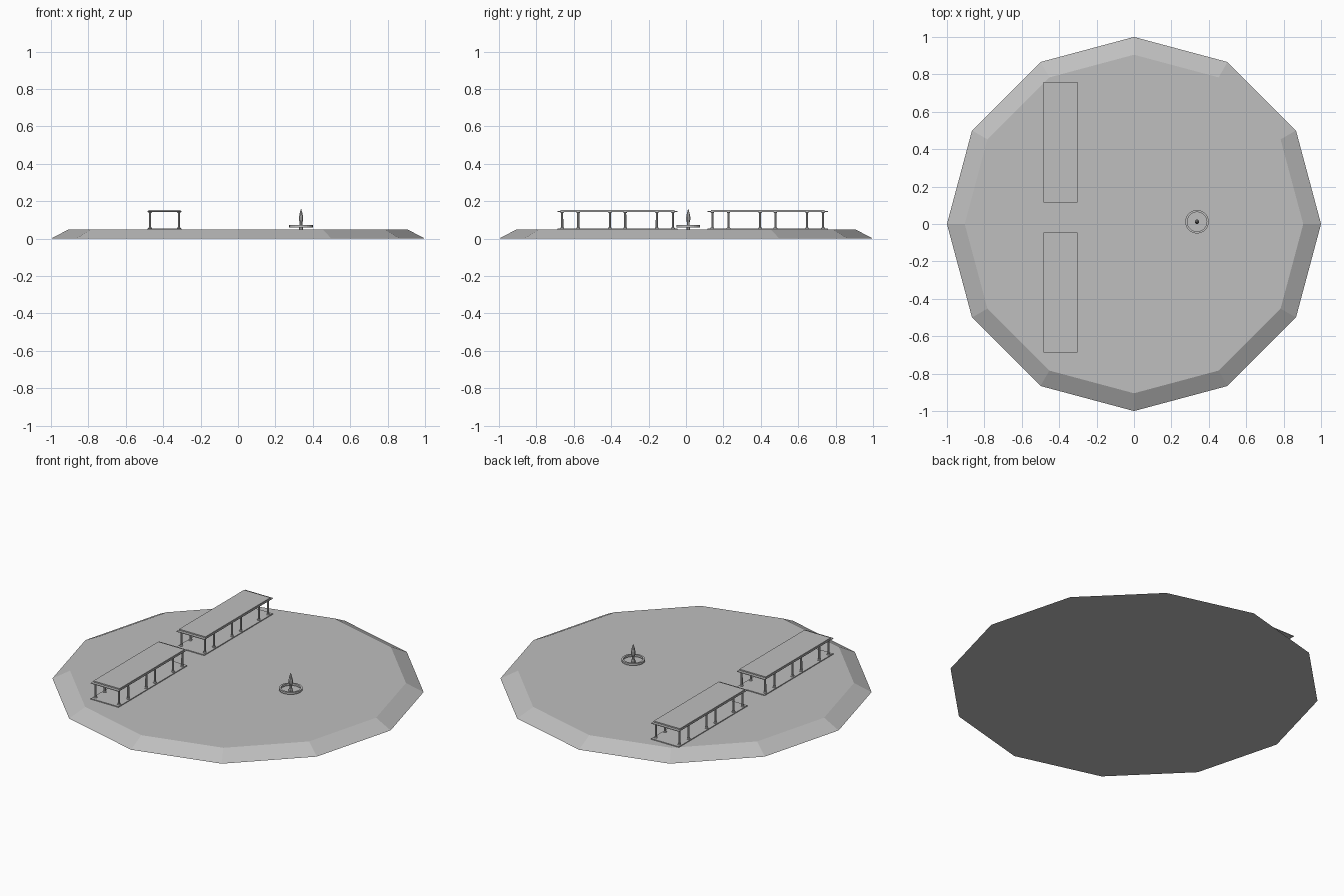
import bpy, bmesh, math

if "Cube" in bpy.data.objects:
    bpy.data.objects.remove(bpy.data.objects["Cube"])

stone = bpy.data.materials.new("grey stone")
stone.diffuse_color = (0.52, 0.52, 0.52, 1)
stone.use_nodes = True
stone.node_tree.nodes["Principled BSDF"].inputs["Base Color"].default_value = stone.diffuse_color


def finish(bm, name):
    bmesh.ops.recalc_face_normals(bm, faces=bm.faces)
    me = bpy.data.meshes.new(name)
    bm.to_mesh(me)
    bm.free()
    me.materials.append(stone)
    ob = bpy.data.objects.new(name, me)
    bpy.context.collection.objects.link(ob)
    return ob


def lathe(name, profile, sides, x=0, y=0, closed=False, turn=0.0):
    """Revolve (radius, z) points around a vertical axis at x, y."""
    bm = bmesh.new()
    rings = []
    for r, z in profile:
        rings.append([bm.verts.new((x + r * math.cos(turn + 2 * math.pi * i / sides),
                                    y + r * math.sin(turn + 2 * math.pi * i / sides), z))
                      for i in range(sides)])
    pairs = list(zip(rings, rings[1:]))
    if closed:
        pairs.append((rings[-1], rings[0]))
    else:
        bm.faces.new(rings[0])
        bm.faces.new(rings[-1])
    for a, b in pairs:
        for i in range(sides):
            j = (i + 1) % sides
            bm.faces.new((a[i], a[j], b[j], b[i]))
    return finish(bm, name)


def box(name, x0, x1, y0, y1, z0, z1):
    bm = bmesh.new()
    bmesh.ops.create_cube(bm, size=1)
    for v in bm.verts:
        v.co = (x1 if v.co.x > 0 else x0, y1 if v.co.y > 0 else y0, z1 if v.co.z > 0 else z0)
    return finish(bm, name)


# Twelve-sided bevelled plaza
lathe("plaza_base", [(1.0, 0), (0.905, 0.05)], 12)

# Two open colonnades: floor slab, columns with base and cap, two-step roof
column = [(0.010, 0.053), (0.010, 0.058), (0.006, 0.060), (0.0055, 0.137),
          (0.009, 0.139), (0.009, 0.144)]
for label, cy in (("front", -0.366), ("back", 0.437)):
    box(label + "_floor_slab", -0.484, -0.302, cy - 0.321, cy + 0.321, 0.049, 0.055)
    box(label + "_roof_slab", -0.484, -0.302, cy - 0.321, cy + 0.321, 0.143, 0.147)
    box(label + "_roof_top", -0.479, -0.307, cy - 0.304, cy + 0.304, 0.146, 0.154)
    n = 0
    for x in (-0.470, -0.316):
        for dy in (-0.296, -0.210, -0.041, 0.041, 0.210, 0.296):
            n += 1
            lathe(f"{label}_column_{n}", column, 8, x, cy + dy)

# Fountain: raised ring rim around a pointed spire
lathe("fountain_rim", [(0.052, 0.060), (0.063, 0.060), (0.063, 0.072), (0.052, 0.072)],
      24, 0.337, 0.012, closed=True)
lathe("fountain_spire", [(0.011, 0.049), (0.011, 0.062), (0.008, 0.070), (0.008, 0.086),
                         (0.012, 0.100), (0.012, 0.116), (0.008, 0.136), (0.0008, 0.159)],
      8, 0.337, 0.012, turn=math.pi / 8)
